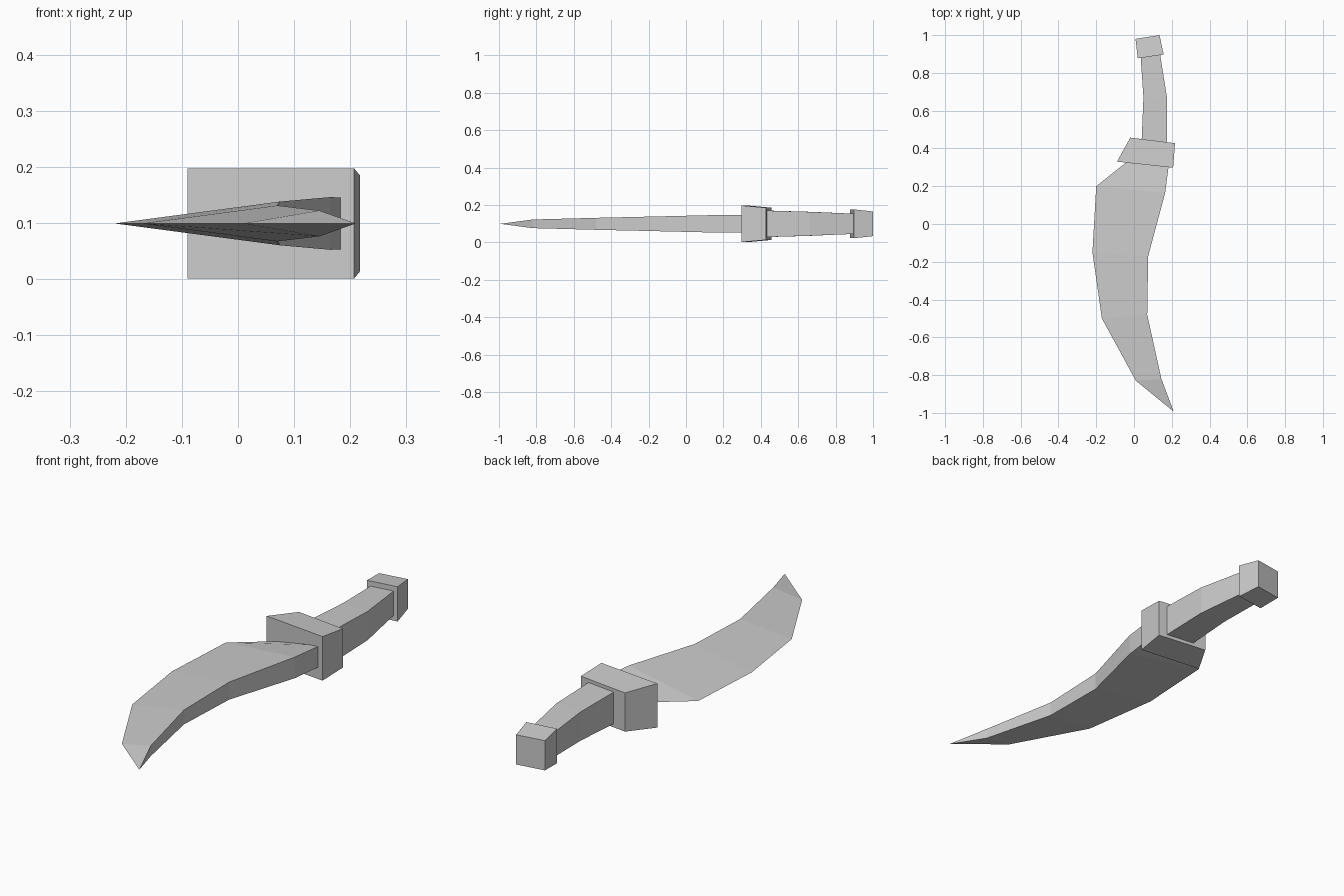
import bpy, bmesh

if "Cube" in bpy.data.objects:
    bpy.data.objects.remove(bpy.data.objects["Cube"], do_unlink=True)

MID = 0.099  # height of the symmetry plane

steel = bpy.data.materials.new("plain grey")
steel.use_nodes = True
GREY = (0.6, 0.6, 0.6, 1)
steel.diffuse_color = GREY
steel.node_tree.nodes["Principled BSDF"].inputs["Base Color"].default_value = GREY


def loft(name, stations):
    """Skin four-sided sections: (right xy, left xy, half height right, half height left)."""
    bm = bmesh.new()
    rings = []
    for (ax, ay), (bx, by), ha, hb in stations:
        corners = [(ax, ay, ha), (bx, by, hb), (bx, by, -hb), (ax, ay, -ha)]
        rings.append([bm.verts.new((x, y, MID + h)) for x, y, h in corners])
    for r, s in zip(rings, rings[1:]):
        for i in range(4):
            j = (i + 1) % 4
            bm.faces.new((r[i], r[j], s[j], s[i]))
    bm.faces.new(rings[0])
    bm.faces.new(rings[-1])
    # sharp edges and points collapse here
    bmesh.ops.remove_doubles(bm, verts=bm.verts, dist=0.0005)
    bmesh.ops.recalc_face_normals(bm, faces=bm.faces)
    mesh = bpy.data.meshes.new(name)
    bm.to_mesh(mesh)
    bm.free()
    mesh.materials.append(steel)
    obj = bpy.data.objects.new(name, mesh)
    bpy.context.collection.objects.link(obj)
    return obj


# curved blade: sharp on the right, thick flat spine on the left
loft("blade", [
    ((0.21, -0.993), (0.21, -0.993), 0, 0),
    ((0.01, -0.83), (0.145, -0.82), 0, 0.023),
    ((-0.17, -0.5), (0.07, -0.48), 0, 0.032),
    ((-0.22, -0.15), (0.075, -0.17), 0, 0.039),
    ((-0.2, 0.2), (0.165, 0.165), 0, 0.047),
    ((-0.03, 0.335), (0.185, 0.32), 0, 0.046),
])

# tapered crossguard
loft("guard", [
    ((-0.09, 0.33), (0.207, 0.298), 0.098, 0.098),
    ((-0.02, 0.457), (0.217, 0.428), 0.086, 0.086),
])

# bent grip
loft("grip", [
    ((0.04, 0.43), (0.176, 0.42), 0.071, 0.071),
    ((0.05, 0.67), (0.176, 0.66), 0.064, 0.064),
    ((0.035, 0.89), (0.138, 0.9), 0.054, 0.054),
])

# pommel block
loft("pommel", [
    ((0.02, 0.877), (0.157, 0.897), 0.077, 0.077),
    ((0.008, 0.98), (0.135, 1.0), 0.066, 0.066),
])
